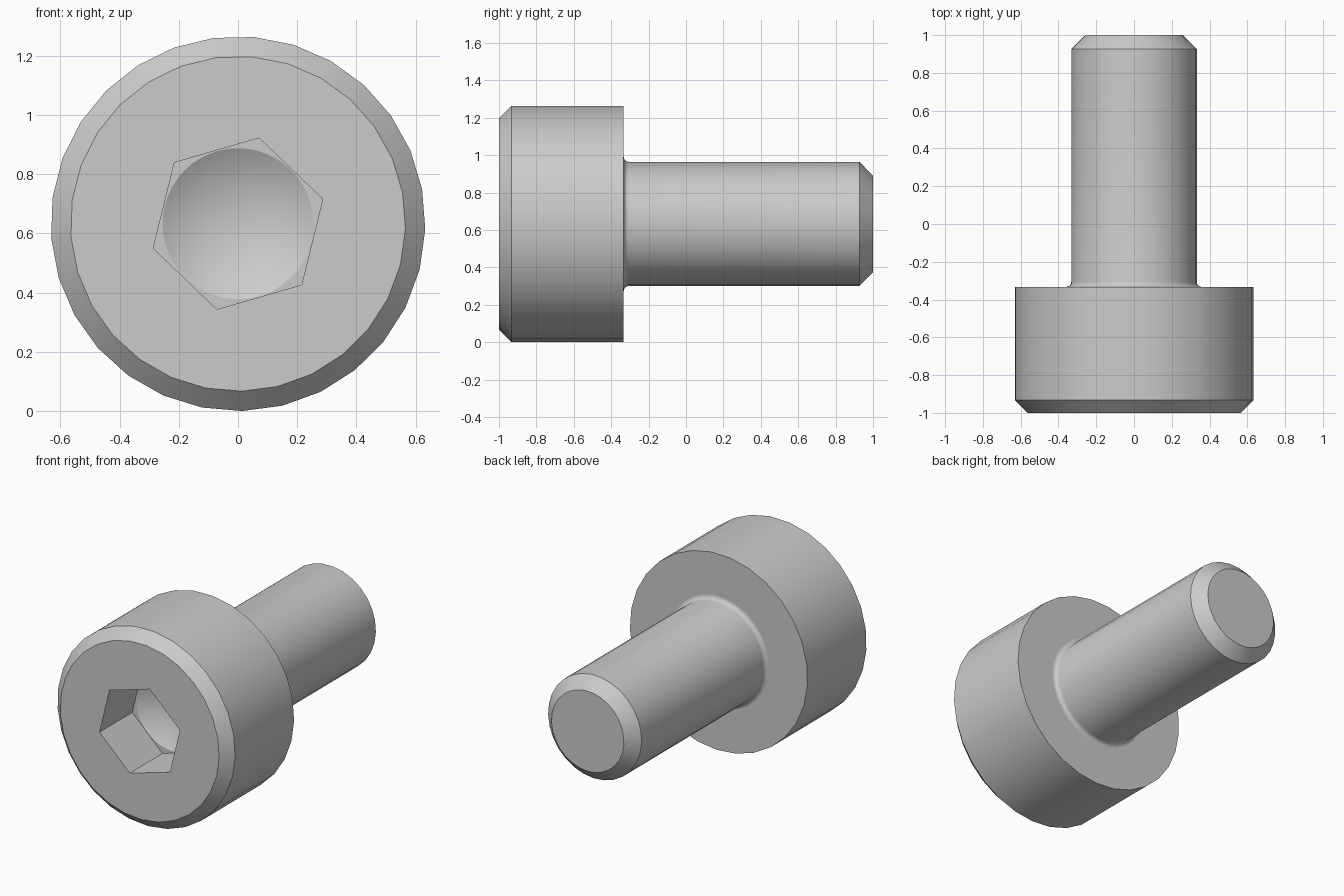
import bpy, bmesh, math

if "Cube" in bpy.data.objects:
    bpy.data.objects.remove(bpy.data.objects["Cube"])

CZ = 0.633                      # height of the screw axis
steel = bpy.data.materials.new("steel grey")
steel.diffuse_color = (0.6, 0.6, 0.6, 1)
steel.use_nodes = True
steel.node_tree.nodes["Principled BSDF"].inputs["Base Color"].default_value = steel.diffuse_color


def lathe(name, profile, sides, start):
    """Closed solid turned about the y axis from (radius, y) points; radius 0 is a pole."""
    bm = bmesh.new()
    rings = []
    for r, y in profile:
        if r == 0:
            rings.append([bm.verts.new((0, y, CZ))] * sides)
            continue
        angles = [math.radians(start) + math.tau * i / sides for i in range(sides)]
        rings.append([bm.verts.new((r * math.cos(a), y, CZ + r * math.sin(a))) for a in angles])
    for a, b in zip(rings, rings[1:]):
        for i in range(sides):
            j = (i + 1) % sides
            bm.faces.new(list(dict.fromkeys((a[i], a[j], b[j], b[i]))))
    for ring in (rings[0], rings[-1]):
        if ring[0] is not ring[1]:
            bm.faces.new(ring)
    bmesh.ops.recalc_face_normals(bm, faces=bm.faces)
    mesh = bpy.data.meshes.new(name)
    bm.to_mesh(mesh)
    bm.free()
    mesh.materials.append(steel)
    ob = bpy.data.objects.new(name, mesh)
    bpy.context.collection.objects.link(ob)
    return ob


# Chamfered head, fillet under the head, shank with chamfered tip
F = 0.026
fillet = [(0.333 + F * (1 - math.sin(t)), -0.333 + F * (1 - math.cos(t)))
          for t in (math.pi / 2 * k / 4 for k in range(5))]
screw = lathe("cap_screw",
              [(0.566, -1), (0.633, -0.933), (0.633, -0.333)] + fillet
              + [(0.333, 0.927), (0.258, 1)], 29, -88.7)

# Hexagonal socket and the drilled cone at its floor
hexagon = lathe("hex_cutter", [(0.298, -1.1), (0.298, -0.667)], 6, 16.2)
drill = lathe("drill_cutter", [(0.255, -1.05), (0.255, -0.667), (0, -0.52)], 48, 0)

bpy.context.view_layer.objects.active = screw
screw.select_set(True)
for cutter in (hexagon, drill):
    mod = screw.modifiers.new("socket", 'BOOLEAN')
    mod.operation, mod.solver, mod.object = 'DIFFERENCE', 'EXACT', cutter
    bpy.ops.object.modifier_apply(modifier=mod.name)
    bpy.data.objects.remove(cutter)

# Smooth turned surfaces, flat end faces
bpy.ops.object.shade_smooth_by_angle(angle=math.radians(30))
for p in screw.data.polygons:
    if abs(p.normal.y) > 0.999:
        p.use_smooth = False
